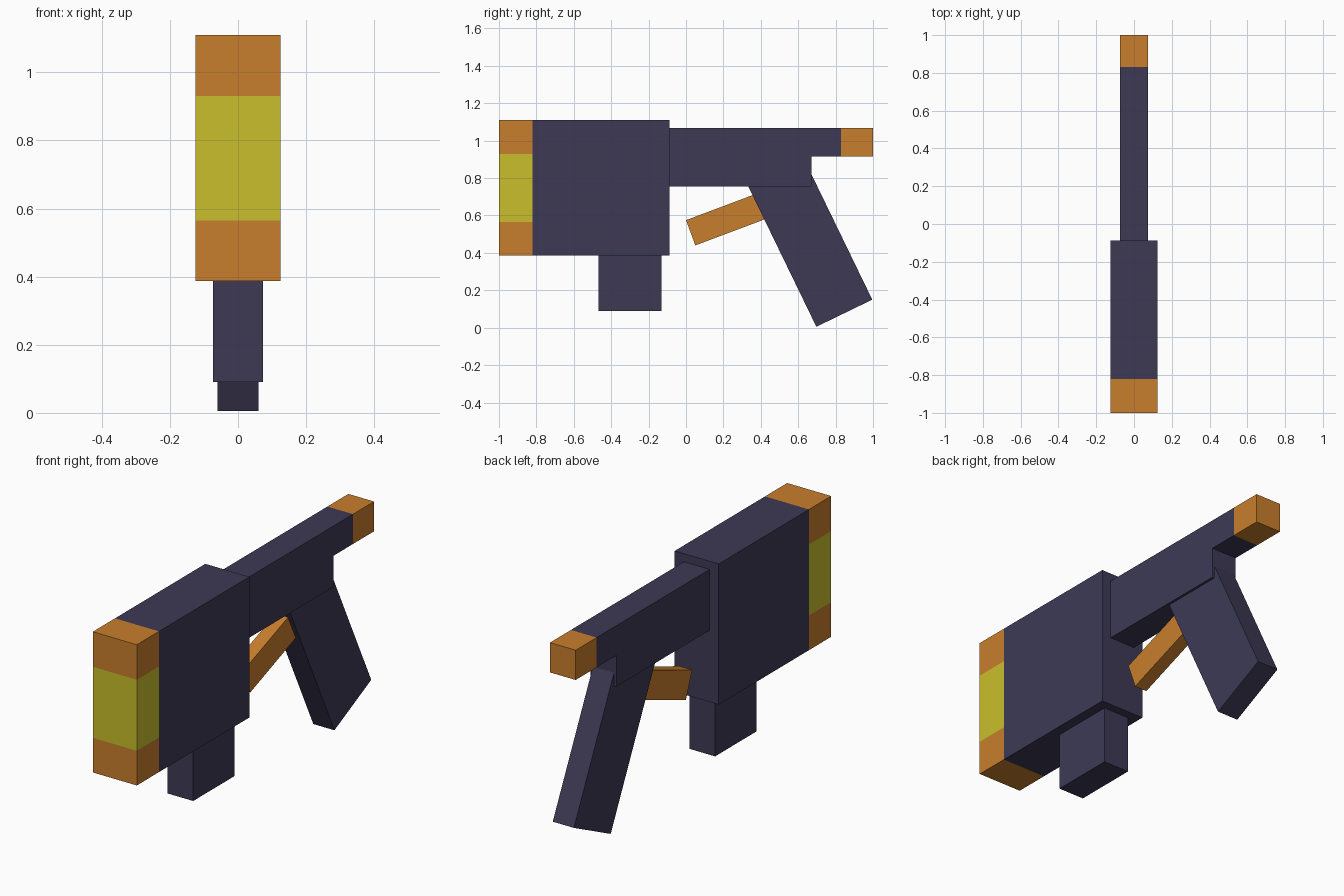
import bpy, bmesh
from mathutils import Vector

cube = bpy.data.objects.get("Cube")
if cube:
    bpy.data.objects.remove(cube, do_unlink=True)


def make_material(name, rgb):
    mat = bpy.data.materials.new(name)
    mat.use_nodes = True
    mat.diffuse_color = (*rgb, 1)
    mat.node_tree.nodes["Principled BSDF"].inputs["Base Color"].default_value = (*rgb, 1)
    return mat


NAVY = make_material("dark navy", (0.047, 0.042, 0.091))
ORANGE = make_material("orange", (0.584, 0.209, 0.026))
YELLOW = make_material("yellow", (0.584, 0.521, 0.025))


def prism(name, profile, half_width, mats, cuts=(), rule=None):
    """Extrude a (y, z) profile across x, slice it, and colour faces by a rule."""
    bm = bmesh.new()
    face = bm.faces.new([bm.verts.new((-half_width, y, z)) for y, z in profile])
    extruded = bmesh.ops.extrude_face_region(bm, geom=[face])["geom"]
    bmesh.ops.translate(bm, vec=(2 * half_width, 0, 0),
                        verts=[v for v in extruded if isinstance(v, bmesh.types.BMVert)])
    for axis, value in cuts:
        normal = Vector((0, axis == "y", axis == "z"))
        bmesh.ops.bisect_plane(bm, geom=bm.verts[:] + bm.edges[:] + bm.faces[:],
                               plane_co=normal * value, plane_no=normal)
    bmesh.ops.recalc_face_normals(bm, faces=bm.faces)
    if rule:
        for f in bm.faces:
            f.material_index = rule(f.calc_center_median())
    mesh = bpy.data.meshes.new(name)
    bm.to_mesh(mesh)
    bm.free()
    for mat in mats:
        mesh.materials.append(mat)
    obj = bpy.data.objects.new(name, mesh)
    bpy.context.collection.objects.link(obj)
    return obj


def rect(y0, y1, z0, z1):
    return [(y0, z0), (y1, z0), (y1, z1), (y0, z1)]


def slanted(corner, across, along):
    c, a, b = Vector(corner), Vector(across), Vector(along)
    return [c, c + a, c + a + b, c + b]


# Main housing with an orange nose and a yellow band around it
NOSE, BAND_LOW, BAND_HIGH = -0.82, 0.565, 0.93


def housing_colour(c):
    if c.y > NOSE:
        return 0
    return 2 if BAND_LOW < c.z < BAND_HIGH else 1


housing = prism("housing", rect(-1, -0.087, 0.387, 1.11), 0.125, [NAVY, ORANGE, YELLOW],
                [("y", NOSE), ("z", BAND_LOW), ("z", BAND_HIGH)], housing_colour)

# Stepped receiver with an orange tail tip
TIP = 0.83
receiver = prism("receiver",
                 [(-0.12, 0.755), (0.67, 0.755), (0.67, 0.915), (1, 0.915), (1, 1.068), (-0.12, 1.068)],
                 0.073, [NAVY, ORANGE], [("y", TIP)], lambda c: int(c.y > TIP))

# Block under the housing
prism("lower_block", rect(-0.468, -0.132, 0.09, 0.42), 0.073, [NAVY])

# Slanted grip reaching up into the receiver
prism("grip", slanted((0.697, 0.005), (0.299, 0.145), (-0.41, 0.845)), 0.06, [NAVY])

# Trigger reaching back into the grip
prism("trigger", slanted((0.05, 0.44), (0.42, 0.158), (-0.05, 0.135)), 0.035, [ORANGE])
